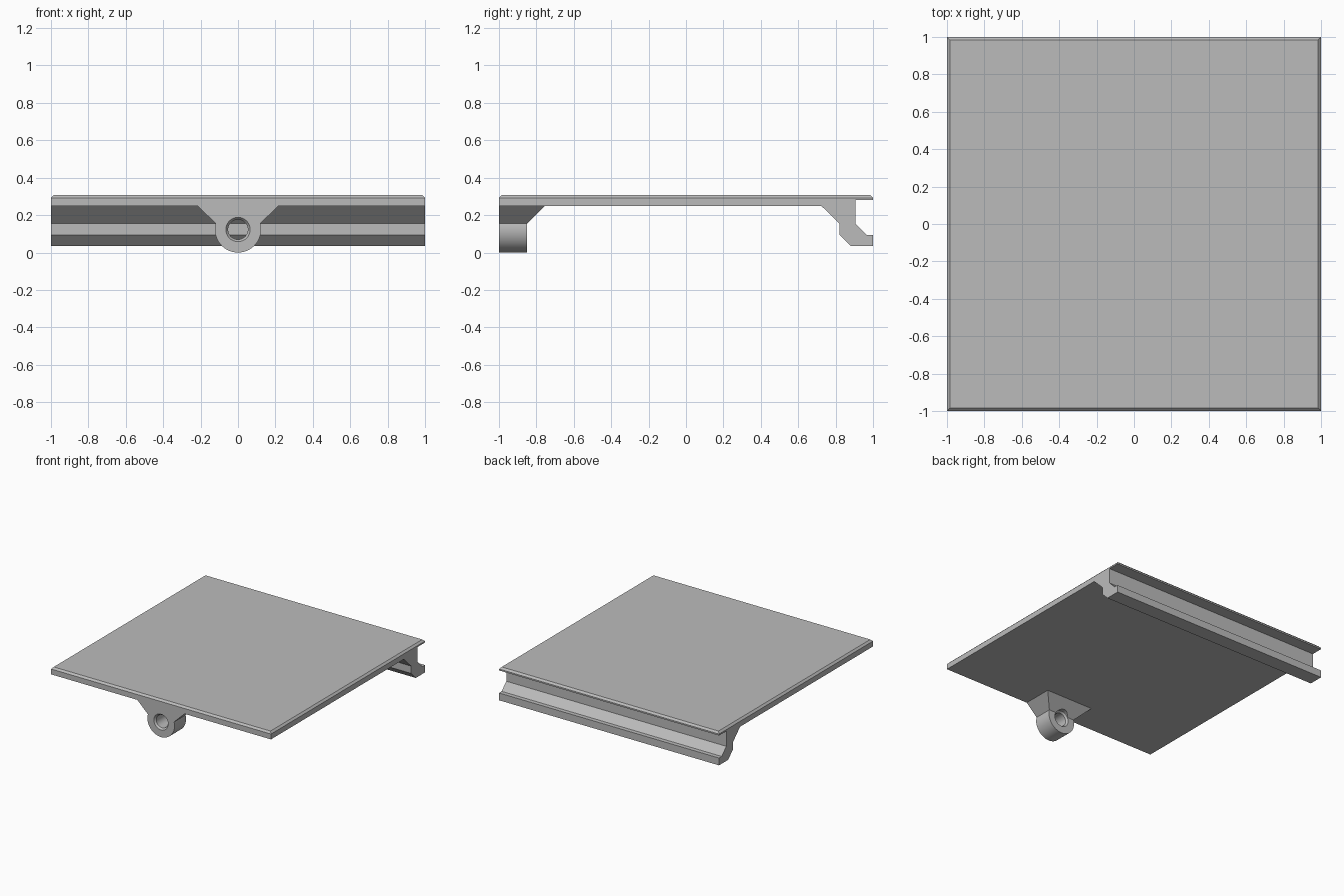
import bpy, bmesh, math

cube = bpy.data.objects.get("Cube")
if cube:
    bpy.data.objects.remove(cube, do_unlink=True)

grey = bpy.data.materials.new("light_grey")
grey.use_nodes = True
grey.diffuse_color = (0.5, 0.5, 0.5, 1)
grey.node_tree.nodes["Principled BSDF"].inputs["Base Color"].default_value = grey.diffuse_color


def make_object(name, bm):
    bmesh.ops.recalc_face_normals(bm, faces=bm.faces)
    mesh = bpy.data.meshes.new(name)
    bm.to_mesh(mesh)
    bm.free()
    mesh.materials.append(grey)
    obj = bpy.data.objects.new(name, mesh)
    bpy.context.collection.objects.link(obj)
    return obj


def loft(bm, rings, caps=True):
    """Skin a list of equal-length rings of points."""
    loops = [[bm.verts.new(p) for p in ring] for ring in rings]
    for a, b in zip(loops, loops[1:]):
        for i in range(len(a)):
            j = (i + 1) % len(a)
            bm.faces.new((a[i], a[j], b[j], b[i]))
    if caps:
        bm.faces.new(loops[0])
        bm.faces.new(loops[-1])
    return loops


TOP, UNDER, STEP, CHAMFER = 0.307, 0.248, 0.155, 0.015

# Panel with its hooked rear rail: one side profile (y, z) run across x
profile = [(-1, TOP), (-1, UNDER), (0.725, UNDER), (0.82, STEP), (0.82, 0.095),
           (0.88, 0.035), (1, 0.035), (1, 0.095), (0.965, 0.095), (0.905, STEP),
           (0.905, 0.28), (1, 0.28), (1, TOP)]
bm = bmesh.new()
loft(bm, [[(x, y, z) for y, z in profile] for x in (-1, 1)])
rim = [e for e in bm.edges if all(v.co.z > TOP - 0.001 for v in e.verts)]
bmesh.ops.bevel(bm, geom=rim, offset=CHAMFER, segments=1, affect='EDGES')
make_object("panel_with_rail", bm)

# Front lug: round eye that flares out into the panel on both sides and behind
EYE_Z, EYE_R, LUG_BACK, FLARE_BACK, FLARE_X = 0.123, 0.123, -0.85, -0.755, 0.215
SEGMENTS = 48
start = math.asin((STEP - EYE_Z) / EYE_R)
sweep = math.pi + 2 * start
arc = []
for i in range(SEGMENTS + 1):
    a = start - sweep * i / SEGMENTS
    arc.append((EYE_R * math.cos(a), EYE_Z + EYE_R * math.sin(a)))
bm = bmesh.new()
rings = []
for eye_y, flare_y in ((-1, -1), (LUG_BACK, FLARE_BACK)):
    rings.append([(x, eye_y, z) for x, z in arc]
                 + [(-FLARE_X, flare_y, UNDER), (FLARE_X, flare_y, UNDER)])
front, back = loft(bm, rings, caps=False)
bm.faces.new(front)
bm.faces.new(back[:-2])
bm.faces.new((back[-3], back[-2], back[-1], back[0]))
lug = make_object("front_lug", bm)

# Bolt hole through the lug, widened at the mouth
bm = bmesh.new()
hole = [(-1.02, 0.065), (-1, 0.065), (-0.985, 0.053), (-0.865, 0.053),
        (LUG_BACK, 0.065), (-0.72, 0.065)]
loft(bm, [[(r * math.cos(math.tau * i / SEGMENTS), y,
            EYE_Z + r * math.sin(math.tau * i / SEGMENTS))
           for i in range(SEGMENTS)] for y, r in hole])
cutter = make_object("hole_cutter", bm)
cutter.hide_render = True

bpy.ops.object.select_all(action='DESELECT')
lug.select_set(True)
bpy.context.view_layer.objects.active = lug
cut = lug.modifiers.new("bolt_hole", 'BOOLEAN')
cut.operation = 'DIFFERENCE'
cut.solver = 'EXACT'
cut.object = cutter
bpy.ops.object.modifier_apply(modifier=cut.name)
bpy.data.objects.remove(cutter, do_unlink=True)
bpy.ops.object.shade_smooth_by_angle(angle=math.radians(30))
